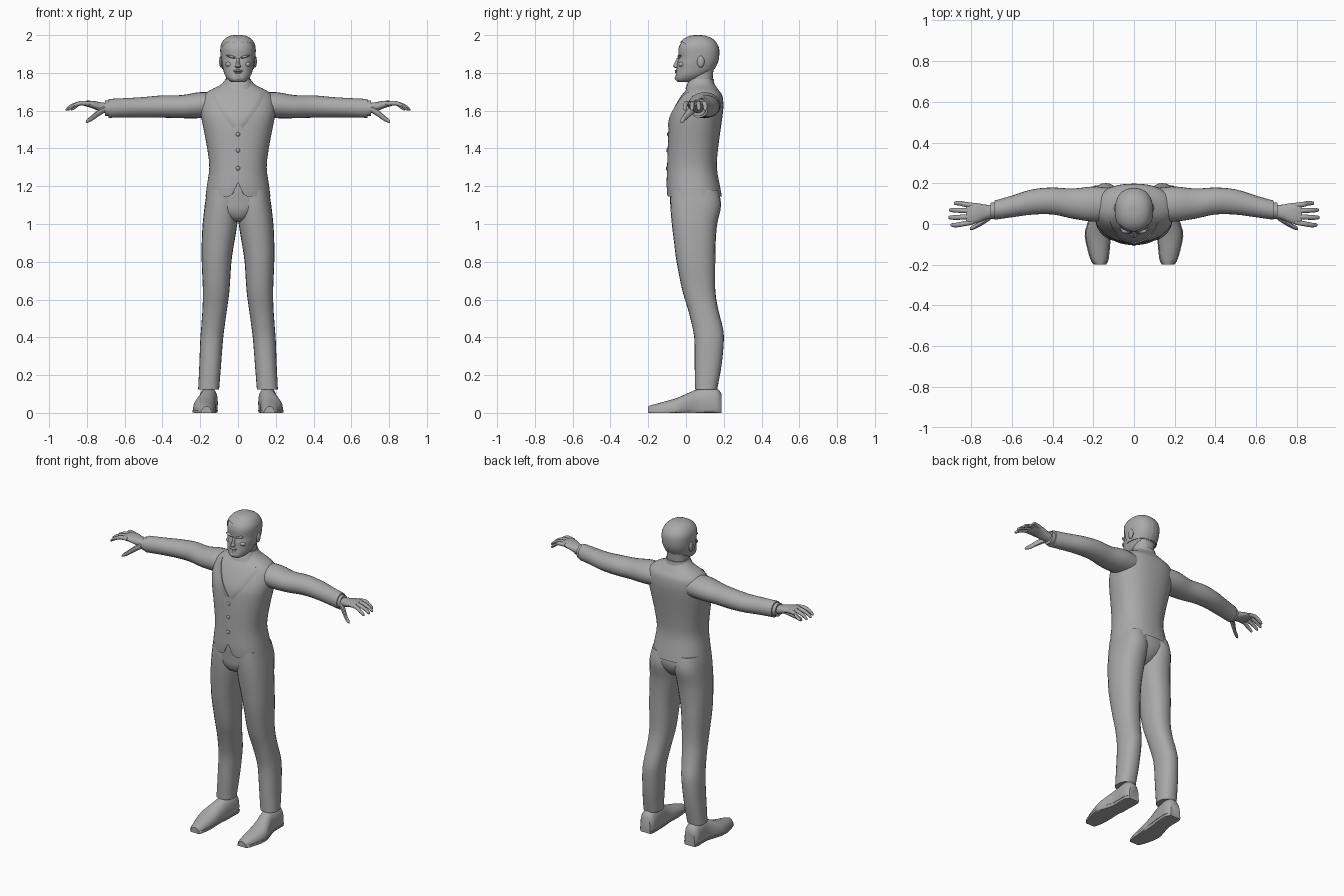
import bpy, bmesh, math
from mathutils import Vector

if "Cube" in bpy.data.objects:
    bpy.data.objects.remove(bpy.data.objects["Cube"])

grey = bpy.data.materials.new("plain_grey")
grey.diffuse_color = (0.4, 0.4, 0.4, 1)
grey.use_nodes = True
grey.node_tree.nodes["Principled BSDF"].inputs["Base Color"].default_value = grey.diffuse_color


def finish(name, bm, mirror=False, angle=40):
    bmesh.ops.recalc_face_normals(bm, faces=bm.faces)
    me = bpy.data.meshes.new(name)
    bm.to_mesh(me)
    bm.free()
    me.materials.append(grey)
    ob = bpy.data.objects.new(name, me)
    bpy.context.collection.objects.link(ob)
    bpy.ops.object.select_all(action='DESELECT')
    ob.select_set(True)
    bpy.context.view_layer.objects.active = ob
    bpy.ops.object.shade_smooth_by_angle(angle=math.radians(angle))
    if mirror:
        ob.modifiers.new("Mirror", 'MIRROR')
    return ob


def smooth_rings(rings, steps):
    """Catmull-Rom interpolation between cross-sections."""
    out = []
    for i in range(len(rings) - 1):
        p = [rings[max(0, min(len(rings) - 1, i + k))] for k in (-1, 0, 1, 2)]
        for s in range(steps):
            t = s / steps
            out.append([b + 0.5 * t * (c - a + t * (2*a - 5*b + 4*c - d + t * (3*(b - c) + d - a)))
                        for a, b, c, d in zip(*p)])
    return out + [rings[-1]]


def loft(axis, rings, n=24, power=2.3, steps=3, caps=True):
    """Rings are (position, a_min, a_max, b_min, b_max) of rounded sections."""
    bm = bmesh.new()
    loops = []
    for t, a0, a1, b0, b1 in smooth_rings(rings, steps):
        loop = []
        for k in range(n):
            u = 2 * math.pi * k / n
            c, s = math.cos(u), math.sin(u)
            a = (a0 + a1) / 2 + (a1 - a0) / 2 * math.copysign(abs(c) ** (2 / power), c)
            b = (b0 + b1) / 2 + (b1 - b0) / 2 * math.copysign(abs(s) ** (2 / power), s)
            loop.append(bm.verts.new({'x': (t, a, b), 'y': (a, t, b), 'z': (a, b, t)}[axis]))
        loops.append(loop)
    for l, m in zip(loops, loops[1:]):
        for k in range(n):
            bm.faces.new((l[k], l[(k + 1) % n], m[(k + 1) % n], m[k]))
    if caps:
        bm.faces.new(loops[0])
        bm.faces.new(loops[-1])
    return bm


def around(t, a, b, ra, rb):
    return (t, a - ra, a + ra, b - rb, b + rb)


def ball(name, centre, size, mirror=False, tilt=0.0):
    bm = bmesh.new()
    bmesh.ops.create_uvsphere(bm, u_segments=12, v_segments=8, radius=1)
    bmesh.ops.scale(bm, vec=size, verts=bm.verts)
    for v in bm.verts:
        v.co.z += tilt * v.co.x
    bmesh.ops.translate(bm, vec=centre, verts=bm.verts)
    return finish(name, bm, mirror)


# Jacket body, with an inverted V cut into the front hem
jacket = loft('z', [(z, -w, w, f, b) for z, w, f, b in [
    (1.145, .172, -.1, .19), (1.2, .165, -.103, .18), (1.3, .152, -.1, .163),
    (1.4, .163, -.097, .17), (1.5, .182, -.092, .183), (1.57, .195, -.082, .193),
    (1.63, .198, -.055, .198), (1.68, .182, -.025, .192), (1.71, .145, 0, .172),
    (1.735, .095, .015, .155), (1.76, .07, .024, .138)]], n=48, caps=False)
for v in jacket.verts:
    if v.co.y < 0 and abs(v.co.x) < .04 and v.co.z < 1.23:
        v.co.z = max(v.co.z, 1.22 - abs(v.co.x) * 2.2)
jacket = finish("jacket", jacket)
bpy.context.view_layer.update()


def on_chest(x, z, lift):
    hit, loc, nor, _ = jacket.ray_cast(Vector((x, -1, z)), Vector((0, 1, 0)))
    return loc + Vector((0, -lift, 0)) if hit else Vector((x, 0, z))


# Front edges of the neckline: thin raised strips following the chest
bm = bmesh.new()
rows = []
for p in smooth_rings([(.118, 1.7), (.1, 1.66), (.06, 1.595), (.022, 1.545), (0.001, 1.52)], 4):
    x, z = p
    rows.append([bm.verts.new(on_chest(x + dx, z - dx * .5, lift))
                 for dx, lift in ((0, -.002), (0, .006), (.012, .005), (.026, -.001))])
for a, b in zip(rows, rows[1:]):
    for k in range(3):
        bm.faces.new((a[k], a[k + 1], b[k + 1], b[k]))
finish("neckline_edge", bm, True, 30)

# Buttons
for z in (1.475, 1.39, 1.295):
    ball("button", on_chest(0, z, .001), (.011, .006, .011))

# Sleeves and cuffs
finish("sleeve", loft('x', [around(*r) for r in [
    (.1, .095, 1.628, .08, .065), (.2, .098, 1.629, .086, .069), (.3, .1, 1.621, .074, .061),
    (.4, .113, 1.622, .066, .059), (.5, .108, 1.618, .062, .054), (.6, .086, 1.615, .053, .051),
    (.685, .068, 1.612, .047, .05)]], power=2), True)
finish("cuff", loft('x', [around(*r) for r in [
    (.67, .068, 1.612, .041, .042), (.705, .064, 1.612, .04, .041)]], power=2, steps=1), True)

# Hands: palm, four fingers and a thumb
finish("palm", loft('x', [around(*r) for r in [
    (.69, .062, 1.612, .031, .028), (.73, .058, 1.62, .037, .025), (.77, .053, 1.632, .049, .02),
    (.81, .05, 1.638, .052, .014), (.825, .05, 1.639, .048, .008)]], n=16), True)
for base, tip, end in ((.092, .102, .885), (.064, .068, .908), (.036, .032, .912), (.009, -.005, .9)):
    mid = (base + tip) / 2
    finish("finger", loft('x', [around(*r) for r in [
        (.79, base, 1.637, .012, .012), (.835, mid, 1.64, .0125, .012),
        (end - .03, tip, 1.625, .0115, .011), (end - .007, tip, 1.61, .009, .009),
        (end, tip, 1.606, .004, .004)]], n=10, power=2, steps=2), True)
finish("thumb", loft('x', [around(*r) for r in [
    (.705, .04, 1.607, .02, .018), (.74, .015, 1.588, .018, .02), (.775, -.01, 1.56, .012, .016),
    (.798, -.02, 1.546, .01, .011), (.806, -.024, 1.54, .004, .005)]], n=10, power=2, steps=2), True)

# Trousers: hips and legs
finish("trouser_hips", loft('z', [
    (1.23, -.145, .145, -.088, .16), (1.18, -.16, .16, -.088, .172), (1.12, -.166, .166, -.084, .18),
    (1.07, -.13, .13, -.08, .165), (1.03, -.07, .07, -.06, .13), (1.01, -.03, .03, -.02, .09)]))
finish("trouser_leg", loft('z', [
    (1.18, .0, .163, -.082, .17), (1.1, -.002, .176, -.083, .186), (1.0, .004, .187, -.075, .165),
    (.9, .02, .192, -.063, .157), (.8, .035, .192, -.05, .155), (.65, .045, .186, -.02, .155),
    (.55, .058, .188, .01, .17), (.45, .072, .195, .035, .195), (.38, .08, .2, .045, .2),
    (.25, .09, .205, .046, .188), (.125, .1, .211, .048, .165)]), True)

# Shoes with a flat sole
shoe_rings = [(-.2, .167, .025, .035), (-.17, .17, .042, .045), (-.06, .178, .06, .075),
              (0, .172, .054, .1), (.06, .16, .048, .125), (.12, .157, .05, .138),
              (.165, .157, .048, .13), (.188, .157, .034, .1)]
for name, grow, top in (("shoe", 0, 1), ("sole", .004, .016)):
    bm = loft('y', [(y, x - w - grow, x + w + grow, -.035, h) for y, x, w, h in shoe_rings])
    for v in bm.verts:
        v.co.z = min(max(v.co.z, 0), top)
    bmesh.ops.dissolve_degenerate(bm, dist=1e-5, edges=bm.edges)
    finish(name, bm, True)

# Neck and collar
finish("neck", loft('z', [(1.7, -.066, .066, .02, .14), (1.78, -.062, .062, .022, .142),
                          (1.85, -.062, .062, .03, .15)]))
finish("collar", loft('z', [(1.715, -.09, .09, -.004, .158), (1.74, -.078, .078, .006, .15),
                            (1.768, -.067, .067, .016, .148), (1.768, -.055, .055, .03, .13)],
                      steps=1))

# Head
head_rings = [(1.752, .034, -.044, .03), (1.765, .052, -.056, .07), (1.79, .07, -.054, .115),
              (1.82, .079, -.05, .15), (1.85, .085, -.047, .165), (1.88, .088, -.039, .173),
              (1.92, .09, -.041, .174), (1.95, .084, -.032, .163), (1.978, .064, -.006, .138),
              (1.993, .035, .03, .1), (1.996, .008, .055, .075)]
finish("head", loft('z', [(z, -w, w, f, b) for z, w, f, b in head_rings], n=32))

# Hair shell, trimmed to a peaked hairline running down to the sideburns
bm = loft('z', [(z + .004 * (z > 1.9), -w - .004, w + .004, f - .005, b + .002)
                for z, w, f, b in head_rings[3:]], n=32)
peak, temple, burn = Vector((0, -.04, 1.95)), Vector((.06, -.012, 1.965)), Vector((.09, .03, 1.85))
normal = (temple - peak).cross(burn - peak)
if normal.y < 0:
    normal.negate()
for co, no in ((Vector((0, 0, 0)), Vector((1, 0, 0))), (peak, normal)):
    bmesh.ops.bisect_plane(bm, geom=bm.verts[:] + bm.edges[:] + bm.faces[:],
                           plane_co=co, plane_no=no, clear_inner=True)
finish("hair", bm, True)

# Facial features
finish("nose", loft('z', [(1.826, -.012, .012, -.054, -.02), (1.833, -.016, .016, -.068, -.02),
                          (1.845, -.011, .011, -.064, -.02), (1.88, -.008, .008, -.048, -.02)], n=12))
ball("brow", (.036, -.034, 1.886), (.026, .012, .007), True, .25)
ball("cheek", (.046, -.022, 1.845), (.022, .018, .014), True)
ball("upper_lip", (0, -.048, 1.811), (.026, .012, .006))
ball("lower_lip", (0, -.047, 1.801), (.021, .012, .005))
ball("chin", (0, -.046, 1.773), (.022, .014, .014))
ball("ear", (.089, .078, 1.86), (.011, .02, .032), True)
